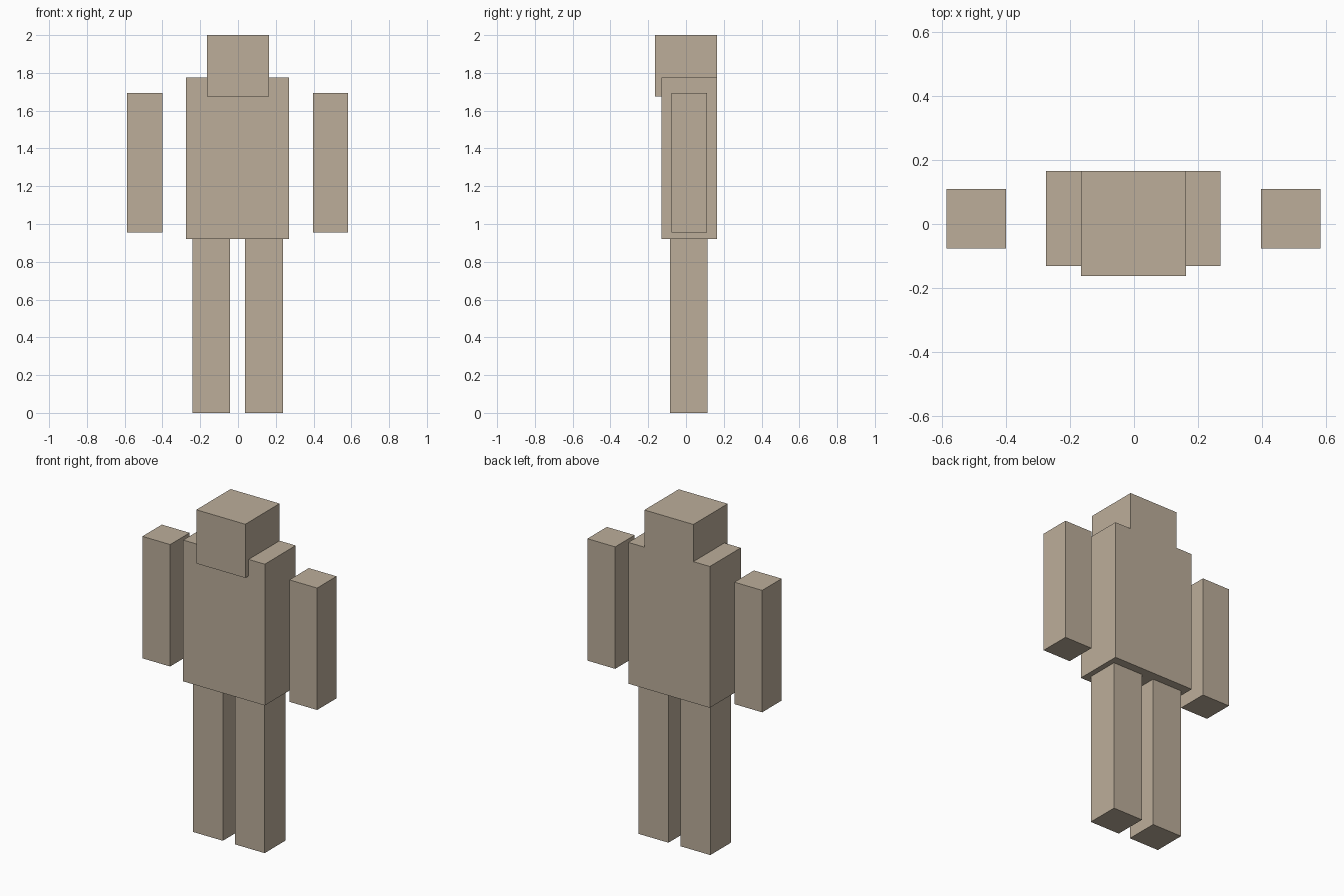
import bpy
from mathutils import Matrix, Vector

if "Cube" in bpy.data.objects:
    bpy.data.objects.remove(bpy.data.objects["Cube"])

# Single tan colour
tan = bpy.data.materials.new("tan")
tan.diffuse_color = (0.503, 0.423, 0.323, 1.0)
tan.use_nodes = True
tan.node_tree.nodes["Principled BSDF"].inputs["Base Color"].default_value = tan.diffuse_color


def box(name, x, y, z):
    """Flat-sided block spanning the given (min, max) ranges."""
    bpy.ops.mesh.primitive_cube_add(size=1)
    ob = bpy.context.object
    ob.name = name
    centre = Vector([(a + b) / 2 for a, b in (x, y, z)])
    size = [b - a for a, b in (x, y, z)]
    ob.data.transform(Matrix.Translation(centre) @ Matrix.Diagonal((*size, 1)))
    ob.data.materials.append(tan)
    return ob


# Head and torso share the same back plane
box("head", (-0.165, 0.163), (-0.163, 0.165), (1.675, 2.0))
box("torso", (-0.275, 0.271), (-0.131, 0.165), (0.92, 1.775))

# Arms float beside the torso; legs meet its underside
for side, s in (("left", 1), ("right", -1)):
    off = -0.002  # body sits slightly off centre
    arm = sorted((s * 0.399 + off, s * 0.585 + off))
    leg = sorted((s * 0.040 + off, s * 0.240 + off))
    box(side + "_arm", arm, (-0.076, 0.110), (0.955, 1.693))
    box(side + "_leg", leg, (-0.085, 0.113), (0.0, 0.92))
